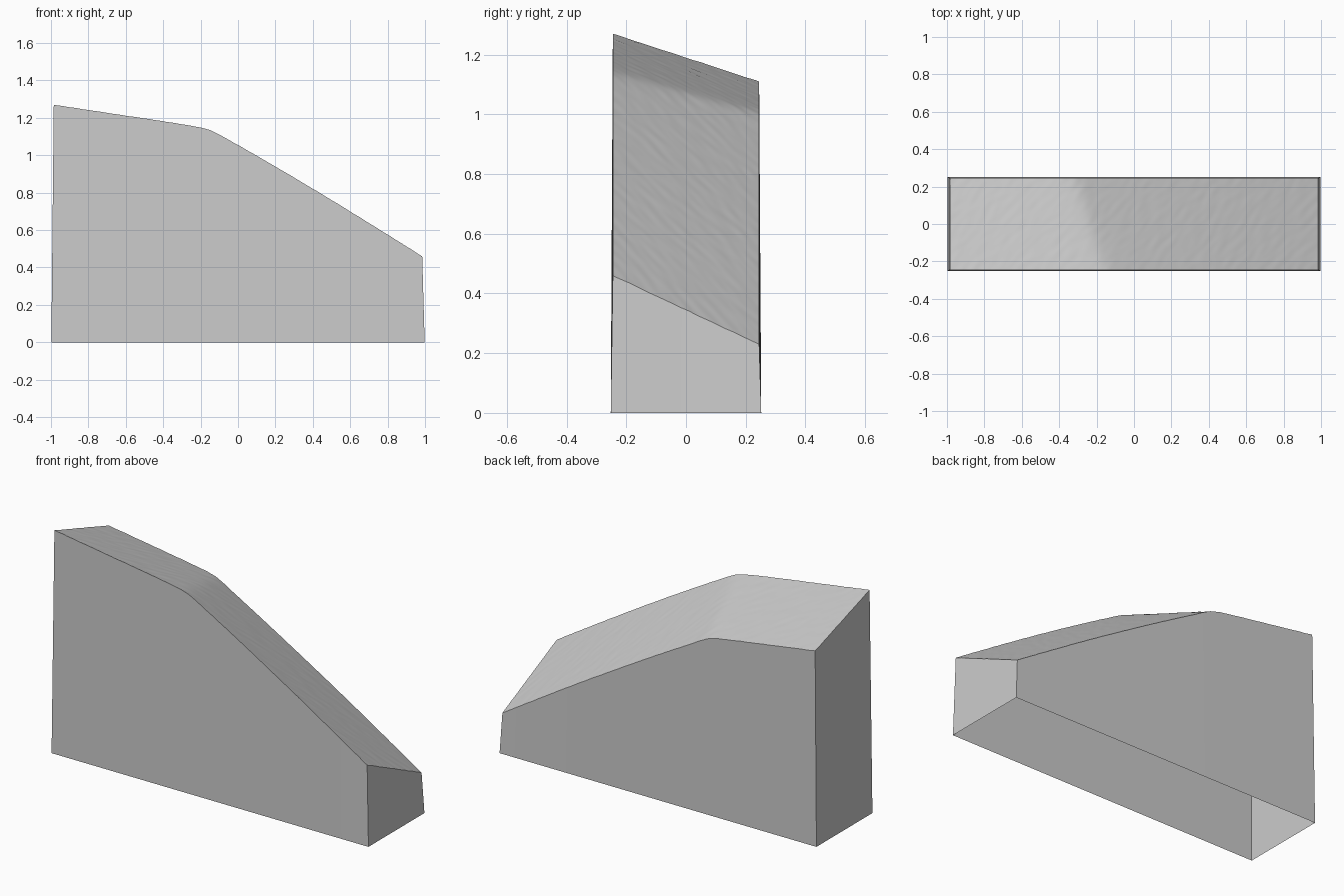
import bpy
import bmesh
import math
from mathutils import Vector, noise

cube = bpy.data.objects.get("Cube")
if cube:
    bpy.data.objects.remove(cube, do_unlink=True)

HALF_X, HALF_Y = 0.985, 0.245      # outline of the ground surface
BASE_X, BASE_Y = 0.998, 0.252      # slightly flared foot of the walls
COLS, ROWS = 160, 40


def material(name, rgb):
    mat = bpy.data.materials.new(name)
    mat.diffuse_color = (*rgb, 1)
    mat.use_nodes = True
    mat.node_tree.nodes["Principled BSDF"].inputs["Base Color"].default_value = (*rgb, 1)
    return mat


def height(x, y):
    """A gentle shelf meeting a steep slope, both tilted down to the back."""
    shelf = 1.19 - 0.15 * (x + HALF_X) - 0.327 * y
    slope = 0.345 + 0.6 * (HALF_X - x) - 0.47 * y
    t = max(0, min(1, (x + 0.2) / (HALF_X + 0.2)))
    slope += 0.01 * math.sin(math.pi * t)
    knee = (shelf + slope - math.sqrt((shelf - slope) ** 2 + 0.0004)) / 2
    # faint diagonal ripples
    along, across = x + y, x - y
    return knee + 0.0015 * noise.noise(Vector((along * 9, across * 25, 0)))


def finish(name, bm, mat):
    mesh = bpy.data.meshes.new(name)
    bm.to_mesh(mesh)
    bm.free()
    obj = bpy.data.objects.new(name, mesh)
    bpy.context.collection.objects.link(obj)
    mesh.materials.append(mat)
    bpy.ops.object.select_all(action="DESELECT")
    obj.select_set(True)
    bpy.context.view_layer.objects.active = obj
    bpy.ops.object.shade_smooth_by_angle(angle=math.radians(30))
    return obj


stone = material("stone_grey", (0.6, 0.6, 0.6))

# Ground surface: a fine grid lifted to the terrain height
bm = bmesh.new()
bmesh.ops.create_grid(bm, x_segments=COLS, y_segments=ROWS, size=1)
for v in bm.verts:
    v.co.x *= HALF_X
    v.co.y *= HALF_Y
    v.co.z = height(v.co.x, v.co.y)

# Walls: the rim pulled down to the floor, open underneath
rim = [e for e in bm.edges if e.is_boundary]
skirt = bmesh.ops.extrude_edge_only(bm, edges=rim)["geom"]
for v in skirt:
    if isinstance(v, bmesh.types.BMVert):
        v.co = (v.co.x * BASE_X / HALF_X, v.co.y * BASE_Y / HALF_Y, 0)
bmesh.ops.recalc_face_normals(bm, faces=bm.faces)
finish("terrain_block", bm, stone)
